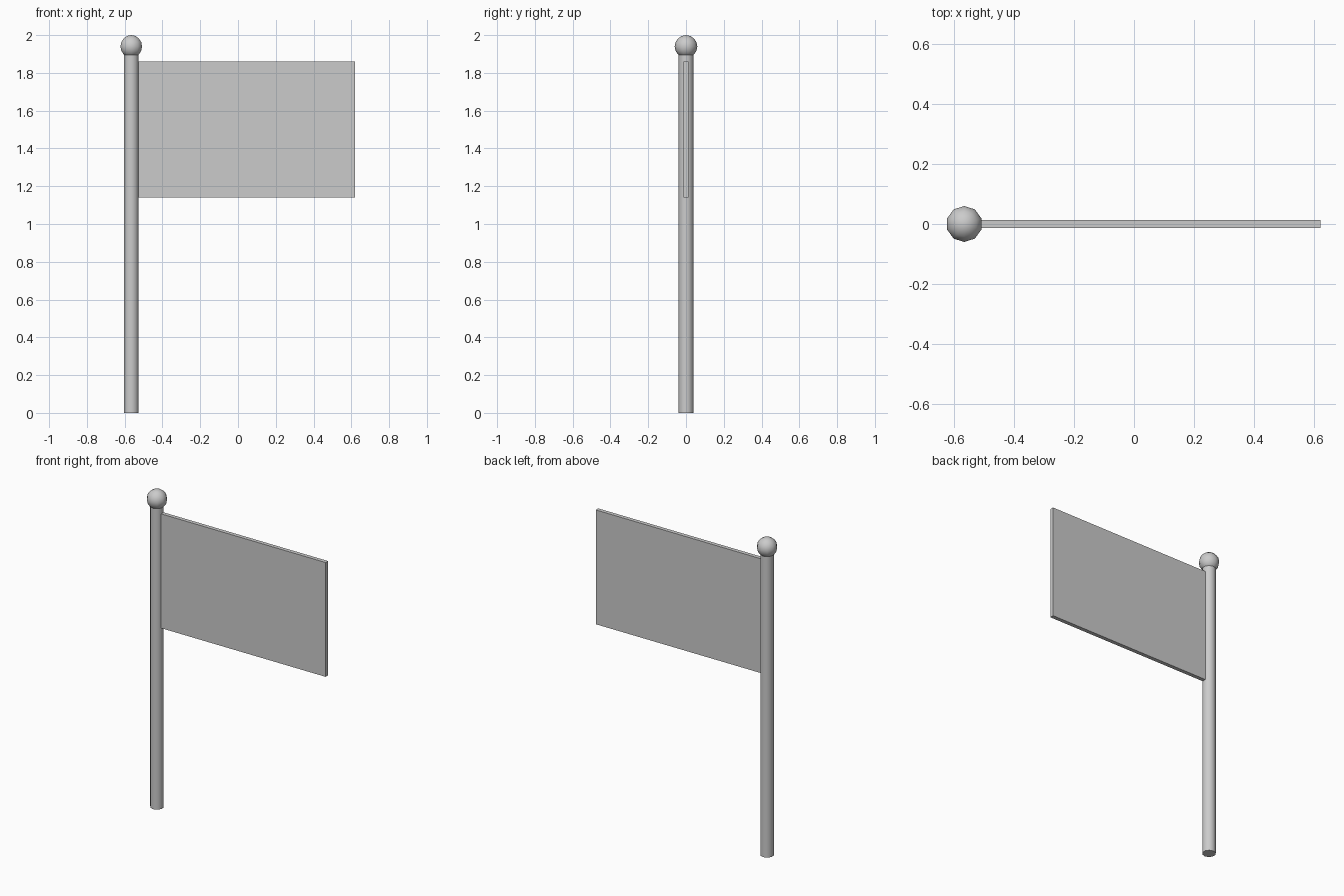
import bpy
import math

if "Cube" in bpy.data.objects:
    bpy.data.objects.remove(bpy.data.objects["Cube"])

POLE_X = -0.565


def finish(name, smooth=False):
    obj = bpy.context.object
    obj.name = obj.data.name = name
    if smooth:
        bpy.ops.object.shade_smooth_by_angle(angle=math.radians(50))
    return obj


# Pole: ten-sided upright, its top tucked into the ball
bpy.ops.mesh.primitive_cylinder_add(vertices=10, radius=0.04, depth=1.9,
                                    location=(POLE_X, 0, 0.95))
finish("pole", smooth=True)

# Ball finial on top of the pole
bpy.ops.mesh.primitive_uv_sphere_add(segments=10, ring_count=8, radius=0.06,
                                     location=(POLE_X, 0, 1.94))
finish("finial_ball", smooth=True)

# Flag: thin flat panel meeting the pole
X0, X1, Z0, Z1 = -0.535, 0.62, 1.14, 1.86
bpy.ops.mesh.primitive_cube_add(size=1, location=((X0 + X1) / 2, 0, (Z0 + Z1) / 2))
flag = finish("flag")
flag.scale = (X1 - X0, 0.025, Z1 - Z0)
bpy.ops.object.transform_apply(location=False, rotation=False, scale=True)
